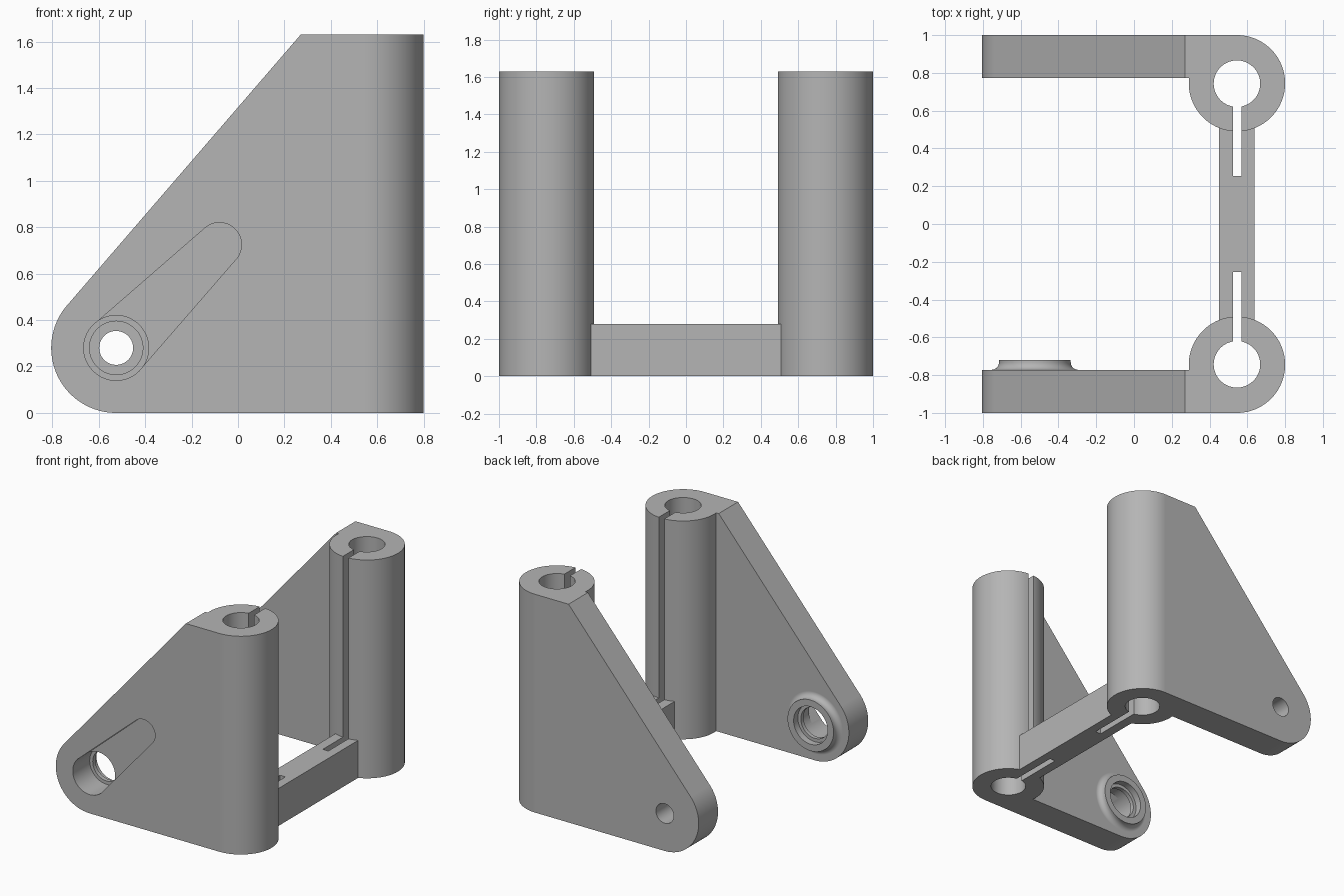
import bpy, bmesh
from math import sin, cos, acos, atan2, pi, hypot, radians

cube = bpy.data.objects.get("Cube")
if cube:
    bpy.data.objects.remove(cube, do_unlink=True)

grey = bpy.data.materials.new("plain grey")
grey.use_nodes = True
grey.diffuse_color = (0.46, 0.46, 0.46, 1)
grey.node_tree.nodes["Principled BSDF"].inputs["Base Color"].default_value = grey.diffuse_color

SEG = 96
HEIGHT = 1.63
PIVOT = (-0.525, 0.28)          # x, z of the arm's round end
TUBE_X, TUBE_Y, TUBE_R = 0.545, 0.745, 0.255


def arc(cx, cy, r, start, end, n=SEG):
    return [(cx + r * cos(start + (end - start) * i / n),
             cy + r * sin(start + (end - start) * i / n)) for i in range(n + 1)]


def circle(cx, cy, r):
    return arc(cx, cy, r, -pi / 2, 1.5 * pi)[:-1]


def loft(name, rings):
    """Closed solid through rings of matching 3D points."""
    bm = bmesh.new()
    loops = [[bm.verts.new(p) for p in ring] for ring in rings]
    for a, b in zip(loops, loops[1:]):
        for i in range(len(a)):
            j = (i + 1) % len(a)
            bm.faces.new((a[i], a[j], b[j], b[i]))
    bm.faces.new(loops[0][::-1])
    bm.faces.new(loops[-1])
    bmesh.ops.recalc_face_normals(bm, faces=bm.faces)
    mesh = bpy.data.meshes.new(name)
    bm.to_mesh(mesh)
    bm.free()
    mesh.materials.append(grey)
    ob = bpy.data.objects.new(name, mesh)
    bpy.context.collection.objects.link(ob)
    return ob


def prism_z(name, pts, z0, z1):
    return loft(name, [[(x, y, z) for x, y in pts] for z in (z0, z1)])


def prism_y(name, pts, y0, y1):
    return loft(name, [[(x, y, z) for x, z in pts] for y in (y0, y1)])


def rect(x0, x1, y0, y1):
    return [(x0, y0), (x1, y0), (x1, y1), (x0, y1)]


def combine(target, other, operation):
    mod = target.modifiers.new(operation.lower(), 'BOOLEAN')
    mod.operation, mod.solver, mod.object = operation, 'EXACT', other
    bpy.context.view_layer.objects.active = target
    bpy.ops.object.modifier_apply(modifier=mod.name)
    bpy.data.objects.remove(other, do_unlink=True)


# Arm outline: round pivot end, sloping edge tangent to it, flat top
corner = (0.27, HEIGHT)
dx, dz = corner[0] - PIVOT[0], corner[1] - PIVOT[1]
tangent = atan2(dz, dx) + acos(PIVOT[1] / hypot(dx, dz))
arm = arc(*PIVOT, PIVOT[1], 1.5 * pi, tangent, 48)
arm += [corner, (TUBE_X, HEIGHT), (TUBE_X, 0)]

# Crossbar joins the two clamp tubes
frame = prism_z("bracket_frame", rect(0.45, 0.637, -0.6, 0.6), 0, 0.28)
for side, name in ((-1, "front"), (1, "back")):
    tube = prism_z(name + "_tube", circle(TUBE_X, side * TUBE_Y, TUBE_R), 0, HEIGHT)
    plate = prism_y(name + "_arm", arm, side * 1.0, side * 0.772)
    combine(tube, plate, 'UNION')
    combine(frame, tube, 'UNION')

# Raised boss with a concave fillet on the inside of the front arm
fillet = [(0.23 - 0.04 * sin(a), -0.732 - 0.04 * cos(a))
          for a in (i * pi / 16 for i in range(9))]
profile = [(0.23, -0.82)] + fillet + [(0.19, -0.72)]
boss = loft("boss", [[(x, y, z) for x, z in circle(*PIVOT, r)] for r, y in profile])
combine(frame, boss, 'UNION')

# Tube bores and clamp slits
for side in (-1, 1):
    bore = prism_z("bore", circle(TUBE_X, side * 0.743, 0.123), -0.1, HEIGHT + 0.1)
    slit = prism_z("slit", rect(0.523, 0.569, *sorted((side * 0.743, side * 0.253))),
                   -0.1, HEIGHT + 0.1)
    combine(frame, bore, 'DIFFERENCE')
    combine(frame, slit, 'DIFFERENCE')

# Shallow tapered channel on the outside of the front arm
tip, tip_r, root_r = (-0.08, 0.725), 0.095, 0.139
tx, tz = tip[0] - PIVOT[0], tip[1] - PIVOT[1]
axis, spread = atan2(tz, tx), acos((root_r - tip_r) / hypot(tx, tz))
channel = arc(*tip, tip_r, axis - spread, axis + spread, 48)
channel += [(PIVOT[0] + root_r * cos(axis + s * spread),
             PIVOT[1] + root_r * sin(axis + s * spread)) for s in (1, -1)]
combine(frame, prism_y("channel", channel, -1.1, -0.9), 'DIFFERENCE')

# Pivot holes: stepped in the front arm, plain in the back arm
for r, y0, y1 in ((0.14, -1.1, -0.80), (0.115, -0.9, -0.6),
                  (0.14, -0.77, -0.6), (0.073, 0.6, 1.1)):
    combine(frame, prism_y("pivot_hole", circle(*PIVOT, r), y0, y1), 'DIFFERENCE')

# Smooth shading with crisp edges
bpy.ops.object.select_all(action='DESELECT')
frame.select_set(True)
bpy.context.view_layer.objects.active = frame
bpy.ops.object.shade_smooth_by_angle(angle=radians(30))
weighted = frame.modifiers.new("weighted_normals", 'WEIGHTED_NORMAL')
weighted.keep_sharp = True
